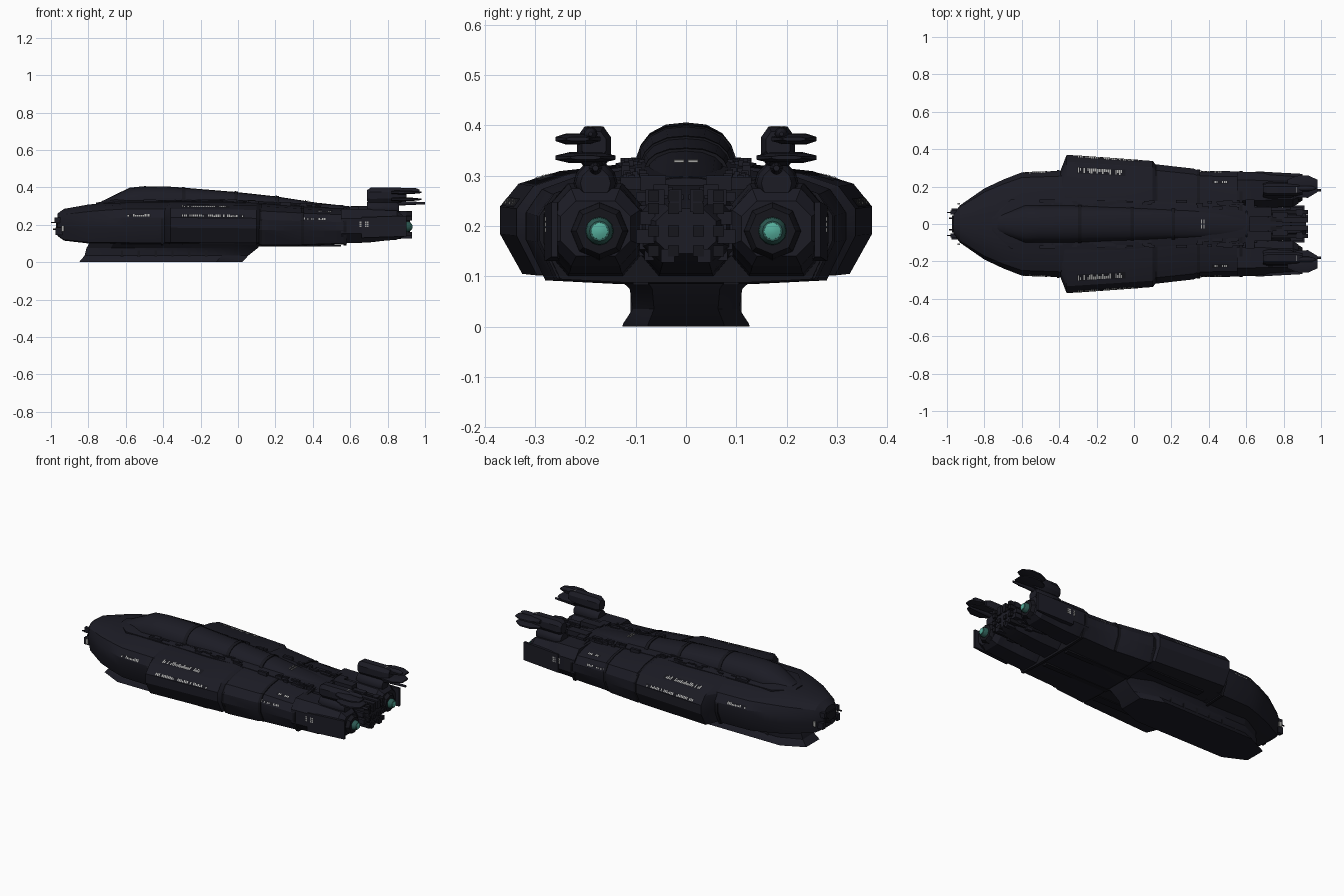
import bpy, bmesh, math, random
from mathutils import Vector

random.seed(4)
if "Cube" in bpy.data.objects:
    bpy.data.objects.remove(bpy.data.objects["Cube"])


def material(name, col):
    m = bpy.data.materials.new(name)
    m.use_nodes = True
    m.diffuse_color = (*col, 1)
    m.node_tree.nodes["Principled BSDF"].inputs["Base Color"].default_value = (*col, 1)
    return m


HULL = material("dark hull", (0.0115, 0.0115, 0.0185))
TRIM = material("black trim", (0.008, 0.008, 0.012))
LIGHT = material("window light", (0.38, 0.38, 0.37))
SLEEVE = material("dim teal", (0.025, 0.1, 0.085))
GLOW = material("engine glow", (0.09, 0.42, 0.33))


def finish(name, bm, mat, angle=25, mirror=False):
    bmesh.ops.recalc_face_normals(bm, faces=bm.faces)
    me = bpy.data.meshes.new(name)
    bm.to_mesh(me)
    bm.free()
    ob = bpy.data.objects.new(name, me)
    bpy.context.collection.objects.link(ob)
    me.materials.append(mat)
    bpy.ops.object.select_all(action='DESELECT')
    ob.select_set(True)
    bpy.context.view_layer.objects.active = ob
    bpy.ops.object.shade_smooth_by_angle(angle=math.radians(angle))
    if mirror:
        ob.modifiers.new("Mirror", 'MIRROR').use_axis = (False, True, False)


def rings(name, loops, mat=HULL, angle=25, mirror=False):
    """Skin a list of equal-length point loops and cap both ends."""
    bm = bmesh.new()
    vs = [[bm.verts.new(p) for p in lp] for lp in loops]
    n = len(vs[0])
    for a, b in zip(vs, vs[1:]):
        for i in range(n):
            bm.faces.new((a[i], a[(i + 1) % n], b[(i + 1) % n], b[i]))
    bm.faces.new(vs[0])
    bm.faces.new(vs[-1])
    finish(name, bm, mat, angle, mirror)


# Half sections from keel to crown: (share of half width, share of height)
BODY = [(0, 0), (.45, 0), (.88, .03), (1, .38), (1, .62), (.9, .82), (.68, .93), (.3, 1), (0, 1)]
DOME = [(0, 0), (1, 0), (1, .3), (.9, .58), (.72, .8), (.4, .96), (0, 1)]
OCT = [(0, 0), (.55, 0), (1, .28), (1, .72), (.55, 1), (0, 1)]


def section(st, prof, yc=0):
    x, w, zb, zt = st
    half = [(u * w, zb + v * (zt - zb)) for u, v in prof]
    full = half + [(-y, z) for y, z in half[-2:0:-1]]
    return [(x, yc + y, z) for y, z in full]


def loft(name, stations, prof=BODY, yc=0, mat=HULL, mirror=False, angle=25):
    rings(name, [section(s, prof, yc) for s in stations], mat, angle, mirror)


def lathe(name, pts, yc, zc, mat=HULL, n=12):
    loops = [[(x, yc + r * math.cos(t), zc + r * math.sin(t))
              for t in (2 * math.pi * k / n for k in range(n))] for x, r in pts]
    rings(name, loops, mat, 35, True)


def boxes(name, items, mat=HULL, mirror=True):
    """Items are (centre, size) pairs."""
    bm = bmesh.new()
    for c, s in items:
        for v in bmesh.ops.create_cube(bm, size=1)['verts']:
            v.co = Vector(a * b + d for a, b, d in zip(v.co, s, c))
    finish(name, bm, mat, 25, mirror)


# Main hull in three armoured segments
nose = [(-.965, .055, .14, .26), (-.93, .1, .115, .285), (-.8, .19, .1, .308),
        (-.7, .237, .098, .318), (-.6, .276, .097, .325), (-.37, .285, .096, .325)]
mid = [(-.395, .28, .1, .315), (-.36, .37, .098, .325), (.1, .337, .095, .32), (.118, .315, .1, .31)]
aft = [(.125, .318, .085, .315), (.32, .296, .085, .303), (.345, .285, .087, .3), (.57, .281, .095, .288)]
loft("nose_hull", nose)
loft("middle_hull", mid)
loft("aft_hull", aft)
for i, (x, w) in enumerate([(-.405, .288), (.12, .319), (.345, .291), (.572, .284)]):
    loft(f"seam_band_{i}", [(x - .008, w, .088, .318 - i * .007), (x + .008, w, .088, .318 - i * .007)], mat=TRIM)

# Dorsal deck and domed spine
deck = [(-.76, .04, .29, .318), (-.66, .13, .29, .334), (-.1, .14, .29, .338), (.15, .12, .28, .325), (.6, .1, .27, .298)]
loft("dorsal_deck", deck, OCT)
spine = [(-.73, .05, .3, .325), (-.58, .1, .3, .398), (-.5, .1, .3, .406), (-.35, .1, .3, .403),
         (-.02, .09, .3, .376), (.2, .08, .29, .352), (.42, .075, .28, .318), (.62, .068, .27, .296)]
loft("dorsal_spine", spine, DOME, angle=40)
for i, (x, w, top) in enumerate([(-.3, .101, .402), (-.02, .092, .38), (.2, .083, .356)]):
    loft(f"spine_band_{i}", [(x, w, .3, top), (x + .02, w, .3, top - .002)], DOME, mat=TRIM)


# Flared keel built upward from its foot
def foot(z, x0, x1, w):
    side = [(x0, .5 * w), (x0 + .13, w), (x1 - .14, w), (x1, .6 * w)]
    return [(x, y, z) for x, y in side] + [(x, -y, z) for x, y in reversed(side)]


rings("keel", [foot(0, -.85, .02, .127), foot(.006, -.845, .028, .125), foot(.035, -.82, .055, .106),
               foot(.075, -.81, .105, .112), foot(.11, -.79, .13, .15)])
boxes("keel_ribs", [((x / 100, .104, .055), (.012, .012, .06)) for x in range(-62, -8, 9)], TRIM)
boxes("belly_rails", [((.33, .09, .088), (.44, .03, .01)), ((-.1, .2, .097), (.4, .05, .01))], TRIM)

# Nose bridge, slot and sensor prongs
boxes("nose_slot", [((-.963, 0, .2), (.02, .09, .05))], TRIM, False)
boxes("nose_cheeks", [((-.955, .062, .225), (.05, .02, .03)), ((-.95, .07, .165), (.05, .025, .04))])
boxes("nose_prongs", [((-.975, .062, .212), (.05, .006, .006)), ((-.97, .03, .175), (.04, .008, .008))], TRIM)
boxes("nose_lamps", [((-.937, .107, .18), (.016, .008, .03))], LIGHT)

# Rear nacelles with fins, nozzles and recessed glowing cores
loft("nacelle", [(.55, .1, .1, .285), (.7, .097, .105, .285), (.72, .092, .11, .28), (.85, .088, .12, .275),
                 (.88, .07, .14, .25)], OCT, .18, mirror=True)
rings("nacelle_fin", [[(.66, .25, z), (.9, .256, z + .008), (.9, .268, z + .008), (.66, .281, z)]
                      for z in (.13, .17, .24)], mirror=True)
lathe("nozzle", [(.85, .062), (.885, .056), (.9, .046), (.9, .034)], .172, .19, TRIM, 8)
lathe("core_sleeve", [(.88, .03), (.915, .027), (.925, .02)], .172, .19, SLEEVE)
lathe("engine_core", [(.9, .018), (.928, .017), (.932, .008)], .172, .19, GLOW, 8)

# Central machinery block between the nacelles
loft("centre_block", [(.55, .1, .1, .29), (.7, .095, .105, .27), (.87, .085, .125, .25), (.92, .06, .145, .235)], OCT)
boxes("engine_pipes", [((.83, y, z), (.2, .022, .022)) for y in (.025, .065) for z in (.15, .19, .235, .26)], TRIM)
boxes("machinery_towers", [((.67, .065, .285), (.13, .05, .03)), ((.78, .05, .265), (.08, .03, .035)),
                           ((.62, .1, .285), (.05, .06, .025)), ((.86, .02, .25), (.14, .025, .045))])

# Twin stern turrets
lathe("turret_post", [(.69, .036), (.72, .044), (.84, .04), (.86, .03)], .18, .285)
loft("turret_body", [(.69, .026, .325, .385), (.71, .034, .315, .398), (.87, .034, .32, .398), (.9, .024, .335, .388)],
     OCT, .183, mirror=True)
# Upper and lower gun pods slung outboard
for label, z, yc in (("lower", .336, .2), ("upper", .373, .215)):
    w = .26 - yc
    loft(f"turret_{label}_pod", [(.82, w * .5, z - .008, z + .008), (.87, w * .95, z - .011, z + .011),
         (.93, w, z - .009, z + .009), (.98, w * .5, z - .004, z + .004)], OCT, yc, mirror=True)
lathe("turret_gun", [(.87, .012), (.92, .014), (.955, .012), (.97, .004)], .19, .383)
lathe("turret_lower_barrel", [(.85, .013), (.93, .009), (1, .006)], .18, .315)
boxes("turret_lamp", [((.87, .183, .397), (.005, .03, .004))], LIGHT)

# Seeded surface plating and small machinery
greebles = []
for _ in range(60):
    x = random.uniform(-.5, .58)
    greebles.append(((x, random.uniform(.08, .125), .325 - max(0, x) * .055),
                     (random.uniform(.02, .06), random.uniform(.008, .018), random.uniform(.01, .022))))
boxes("deck_machinery", greebles)
boxes("stern_machinery", [((random.uniform(.6, .9), random.uniform(.01, .085), random.uniform(.13, .26)),
                           (random.uniform(.03, .08), random.uniform(.015, .04), random.uniform(.01, .04)))
                          for _ in range(50)])


# Window rows laid just above the hull skin
def skin(stations, x, edge, t):
    for a, b in zip(stations, stations[1:]):
        if a[0] <= x <= b[0]:
            f = (x - a[0]) / (b[0] - a[0])
            st = [p + (q - p) * f for p, q in zip(a, b)]
            loop = section(st, BODY)
            return Vector(loop[edge]).lerp(Vector(loop[edge + 1]), t)


def window_row(name, stations, x0, x1, edge, t0, t1, mat, lift, step):
    bm = bmesh.new()
    for k in range(round((x1 - x0) / step)):
        xa, xb, tb = x0 + k * step, x0 + (k + 1) * step, t1
        if mat is LIGHT:
            if random.random() < .18:
                continue
            xb -= step * .3
            tb -= (t1 - t0) * random.choice((0, 0, .4))
        q = [skin(stations, x, edge, t) for x, t in ((xa, t0), (xb, t0), (xb, tb), (xa, tb))]
        n = (q[1] - q[0]).cross(q[3] - q[0]).normalized()
        n *= lift if n.y > 0 else -lift
        bm.faces.new([bm.verts.new(p + n) for p in q])
    finish(name, bm, mat, mirror=True)


rows = [("nose", nose, -.59, -.47, 4, .02, .42), ("middle", mid, -.3, .03, 4, .02, .4),
        ("aft", aft, .35, .47, 4, .1, .45), ("upper", mid, -.3, -.05, 5, .3, .75),
        ("upper_aft", aft, .42, .5, 5, .35, .65)]
for label, st, x0, x1, edge, t0, t1 in rows:
    window_row(label + "_window_panel", st, x0 - .004, x1 + .004, edge, t0, t1, TRIM, .002, x1 - x0 + .008)
    window_row(label + "_windows", st, x0, x1, edge, t0 + .06, t1 - .06, LIGHT, .004, .01)
boxes("nacelle_windows", [((.655 + .013 * k, .278, z), (.01, .004, .008)) for k in range(4)
                          for z in (.192, .203, .214)], LIGHT)
boxes("spine_windows", [((.36, .014, .33), (.006, .02, .004)), ((.375, .014, .328), (.006, .02, .004))], LIGHT)
